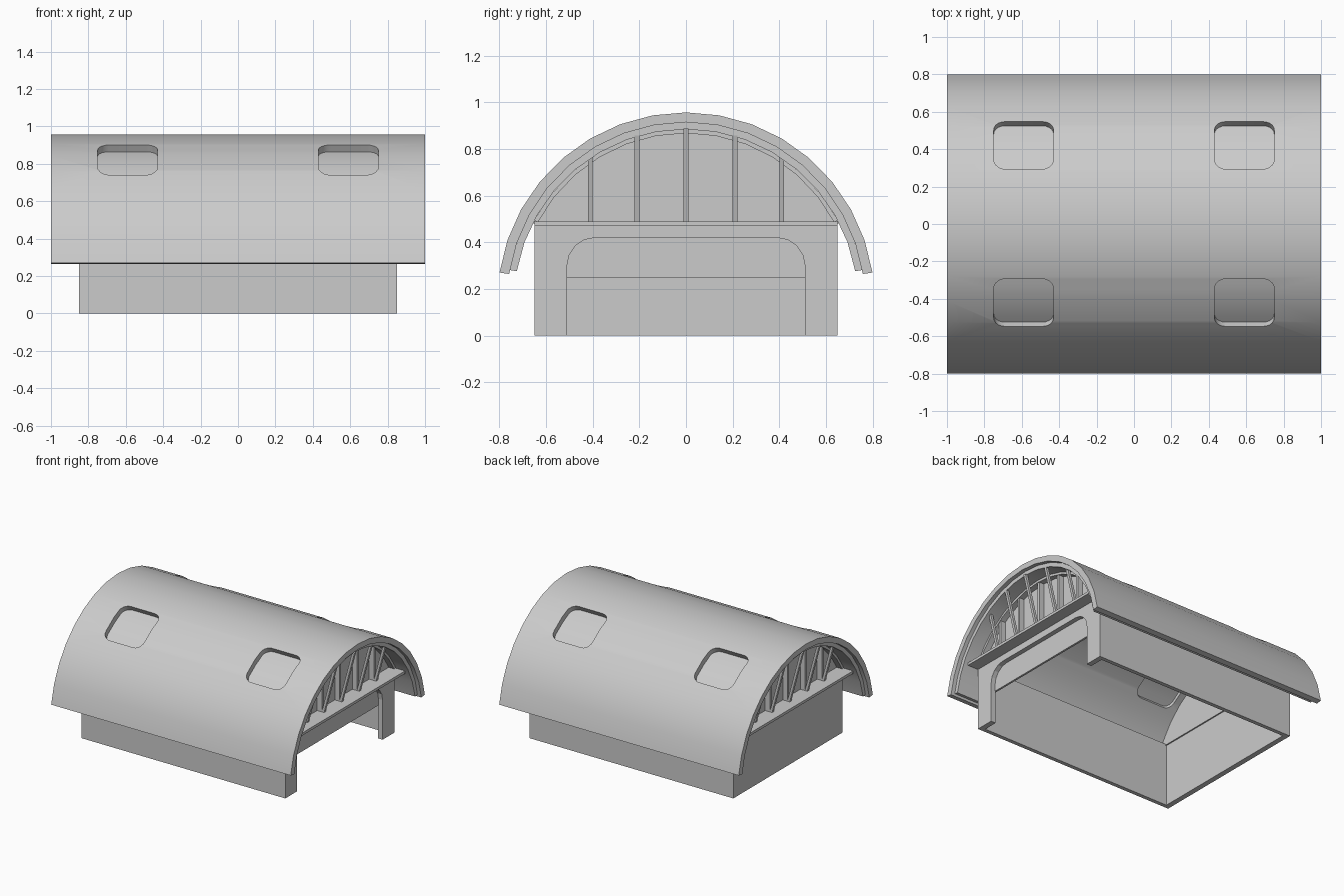
import bpy, bmesh
from math import sin, cos, radians, pi, sqrt, asin, degrees
from mathutils import Matrix

if "Cube" in bpy.data.objects:
    bpy.data.objects.remove(bpy.data.objects["Cube"])

CZ = 0.148          # centre height of the roof circle


def prism(name, pts, x0, x1, smooth=False):
    """Extrude a y-z outline along x."""
    bm = bmesh.new()
    f = bm.faces.new([bm.verts.new((x0, y, z)) for y, z in pts])
    ext = bmesh.ops.extrude_face_region(bm, geom=[f])
    bmesh.ops.translate(bm, vec=(x1 - x0, 0, 0),
                        verts=[v for v in ext['geom'] if isinstance(v, bmesh.types.BMVert)])
    bmesh.ops.recalc_face_normals(bm, faces=bm.faces)
    me = bpy.data.meshes.new(name)
    bm.to_mesh(me)
    bm.free()
    ob = bpy.data.objects.new(name, me)
    bpy.context.collection.objects.link(ob)
    if smooth:
        shade(ob)
    return ob


def shade(ob):
    bpy.ops.object.select_all(action='DESELECT')
    ob.select_set(True)
    bpy.context.view_layer.objects.active = ob
    bpy.ops.object.shade_smooth_by_angle(angle=radians(30))


def rect(y0, y1, z0, z1):
    return [(y0, z0), (y1, z0), (y1, z1), (y0, z1)]


def arc(r, a0, a1, n):
    """Points on the roof circle, angles in degrees from the top."""
    return [(r * sin(radians(a0 + (a1 - a0) * i / n)),
             CZ + r * cos(radians(a0 + (a1 - a0) * i / n))) for i in range(n + 1)]


def band(r0, r1, a0, a1, n):
    return arc(r1, a0, a1, n) + arc(r0, a1, a0, n)


# Two-layer barrel roof
roof = prism("roof_shell", band(0.767, 0.809, -81.3, 81.3, 16), -1, 1)
lining = prism("roof_lining", band(0.737, 0.768, -80, 80, 16), -0.97, 0.97)

# Rounded skylight cutters, normal to the roof slope
cutters = []
TILT = 32
for sx in (-1, 1):
    for sy in (-1, 1):
        pts = []
        for k, (cx, cy) in enumerate([(1, 1), (-1, 1), (-1, -1), (1, -1)]):
            for i in range(6):
                a = k * pi / 2 + i * pi / 10
                pts.append((cx * 0.10 + 0.06 * cos(a), cy * 0.09 + 0.06 * sin(a)))
        # outline lies in local y-z; turn so the extrusion follows the slope normal
        c = prism("skylight_cutter", pts, 0.6, 0.95)
        c.data.transform(Matrix(((0, 1, 0, 0), (0, 0, 1, 0), (1, 0, 0, 0), (0, 0, 0, 1))))
        c.data.transform(Matrix.Translation((sx * 0.59, 0, CZ)) @
                         Matrix.Rotation(radians(-sy * TILT), 4, 'X'))
        c.hide_render = True
        cutters.append(c)
        # Glass pane between the two roof layers
        prism("skylight_pane", band(0.76, 0.767, sy * TILT - 14, sy * TILT + 14, 4),
              sx * 0.59 - 0.19, sx * 0.59 + 0.19, True)

for ob in (roof, lining):
    for c in cutters:
        m = ob.modifiers.new("cut", 'BOOLEAN')
        m.operation = 'DIFFERENCE'
        m.solver = 'EXACT'
        m.object = c
    dg = bpy.context.evaluated_depsgraph_get()
    me = bpy.data.meshes.new_from_object(ob.evaluated_get(dg))
    ob.modifiers.clear()
    ob.data = me
    shade(ob)
for c in cutters:
    bpy.data.objects.remove(c)

# Side walls
for s in (-1, 1):
    prism("side_wall", rect(*sorted((s * 0.62, s * 0.65)), 0, 0.48), -0.85, 0.85)

# Back wall and doorway wall with rounded top corners
prism("back_wall", rect(-0.65, 0.65, 0, 0.47), -0.85, -0.81)
corner = [(0.39 + 0.12 * cos(i * pi / 8), 0.30 + 0.12 * sin(i * pi / 8)) for i in range(5)]
door = [(0.51, 0)] + corner + [(-y, z) for y, z in reversed(corner)] + [(-0.51, 0)]
prism("doorway_wall", [(-0.65, 0), (-0.65, 0.47), (0.65, 0.47), (0.65, 0)] + door, 0.81, 0.85)

# Half-open door panel
prism("door_panel", rect(-0.53, 0.53, 0.25, 0.45), 0.80, 0.815)

# Gable ends: sill, glass, arched frame and struts
for s in (-1, 1):
    def end(name, pts, a, b, smooth=False):
        return prism(name, pts, *sorted((s * a, s * b)), smooth)
    end("gable_sill", rect(-0.65, 0.65, 0.47, 0.49), 0.80, 0.94)
    end("gable_panel", arc(0.735, -63, 63, 12), 0.80, 0.815)
    end("gable_frame", band(0.720, 0.738, -62, 62, 12), 0.80, 0.86, True)
    for y in (-0.41, -0.21, 0, 0.21, 0.41):
        top = CZ + sqrt(0.74 ** 2 - y * y)
        end("gable_mullion", rect(y - 0.01, y + 0.01, 0.48, top - 0.01), 0.815, 0.855)
        # strut leaning outwards under the roof overhang
        st = end("gable_strut", rect(y - 0.01, y + 0.01, 0.48, top), 0.85, 0.87)
        for v in st.data.vertices:
            v.co.x += s * 0.27 * (v.co.z - 0.48)
